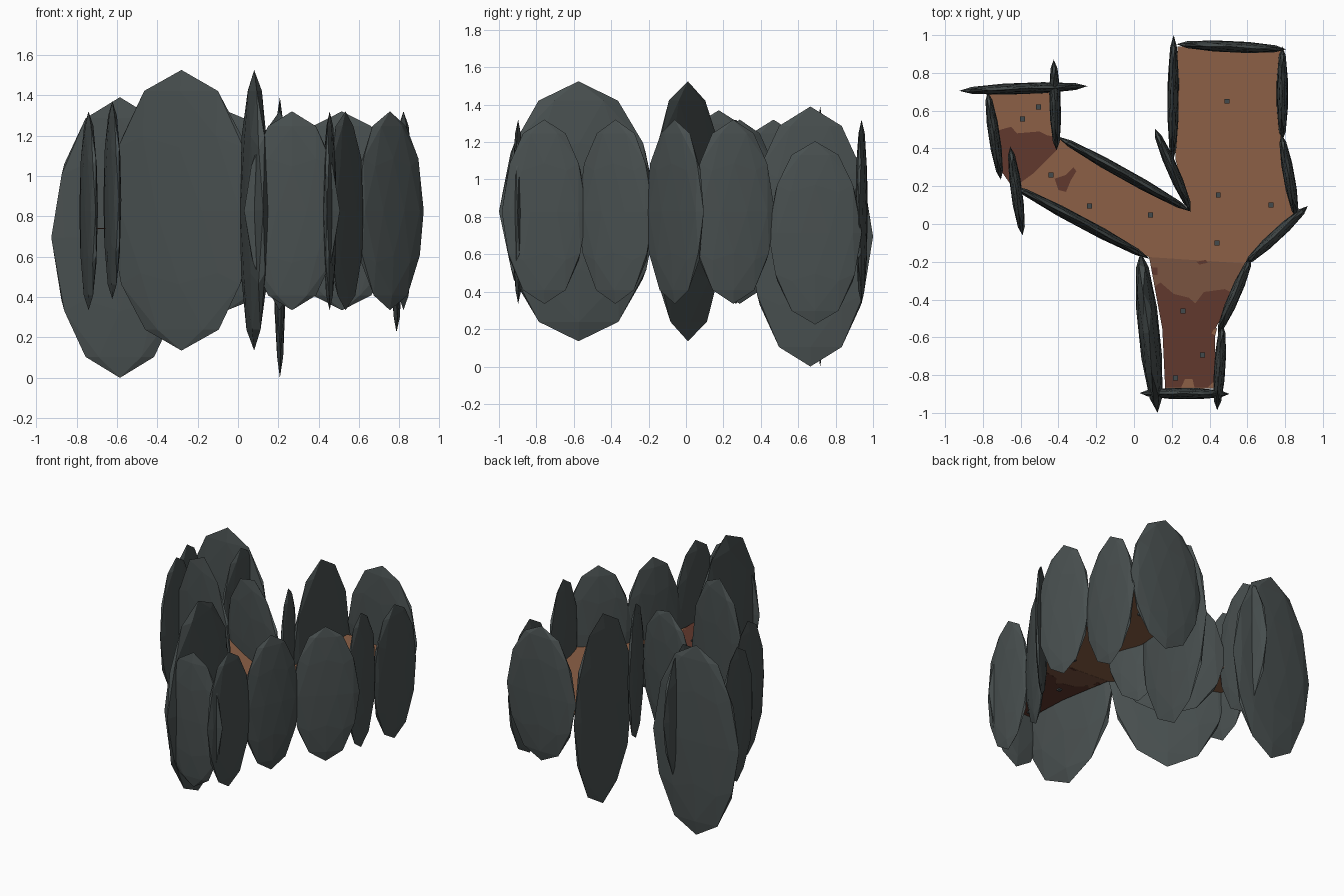
import bpy, bmesh, math
from mathutils import Matrix, Vector

if "Cube" in bpy.data.objects:
    bpy.data.objects.remove(bpy.data.objects["Cube"])

FLOOR_Z = 0.74


def material(name, rgb):
    m = bpy.data.materials.new(name)
    m.diffuse_color = (*rgb, 1)
    m.use_nodes = True
    m.node_tree.nodes["Principled BSDF"].inputs["Base Color"].default_value = m.diffuse_color
    return m


ROCK = material("slate rock", (0.066, 0.080, 0.080))
EARTH = material("light earth", (0.262, 0.117, 0.061))
MID = material("mid earth", (0.195, 0.088, 0.050))
DARK = material("dark earth", (0.120, 0.040, 0.026))
STONE = material("grey stone", (0.055, 0.068, 0.072))


def finish(bm, name, mat):
    me = bpy.data.meshes.new(name)
    bm.to_mesh(me)
    bm.free()
    me.materials.append(mat)
    ob = bpy.data.objects.new(name, me)
    bpy.context.collection.objects.link(ob)
    return ob


def slab(name, x1, y1, x2, y2, zlo=0.335, zhi=1.32, thick=0.031):
    """Flattened low-poly boulder standing between two plan points."""
    a, b = Vector((x1, y1, 0)), Vector((x2, y2, 0))
    d = b - a
    c = (a + b) / 2
    c.z = (zlo + zhi) / 2
    rot = Matrix.Rotation(math.atan2(d.y, d.x) - math.pi / 2, 4, 'Z')
    size = Matrix.Diagonal((thick, d.length / 2, (zhi - zlo) / 2, 1))
    bm = bmesh.new()
    bmesh.ops.create_icosphere(bm, subdivisions=2, radius=1,
                               matrix=Matrix.Translation(c) @ rot @ size)
    return finish(bm, name, ROCK)


def plate(name, pts, mat, half):
    """Thin flat plate centred on the floor height."""
    bm = bmesh.new()
    f = bm.faces.new([bm.verts.new((x, y, FLOOR_Z - half)) for x, y in pts])
    r = bmesh.ops.extrude_face_region(bm, geom=[f])
    vs = [v for v in r["geom"] if isinstance(v, bmesh.types.BMVert)]
    bmesh.ops.translate(bm, verts=vs, vec=(0, 0, 2 * half))
    bmesh.ops.recalc_face_normals(bm, faces=bm.faces[:])
    return finish(bm, name, mat)


# Cave floor: Y-shaped passage
plate("cave_floor", [
    (.165, -.87), (.425, -.87), (.43, -.555), (.61, -.20), (.87, .06), (.78, .45),
    (.78, .93), (.23, .94), (.22, .34), (.29, .08), (-.39, .45), (-.42, .71),
    (-.77, .69), (-.71, .29), (-.63, .185), (.08, -.175), (.15, -.555)], EARTH, .001)

# Slightly darker ground in the front passage
plate("front_ground", [(.08, -.175), (.60, -.21), (.43, -.555), (.425, -.87),
                       (.165, -.87), (.15, -.555)], MID, .002)

# Dark earth patches
plate("front_patch", [
    (.165, -.865), (.425, -.865), (.43, -.555), (.53, -.37), (.48, -.345), (.37, -.36),
    (.325, -.42), (.29, -.39), (.21, -.37), (.14, -.31), (.11, -.33), (.15, -.555)], DARK, .003)
plate("left_patch", [
    (-.74, .49), (-.65, .515), (-.62, .48), (-.50, .49), (-.46, .47), (-.39, .455),
    (-.41, .39), (-.53, .27), (-.64, .19), (-.71, .29)], DARK, .003)
plate("left_spot", [(-.42, .24), (-.40, .18), (-.36, .17), (-.335, .23), (-.305, .28),
                    (-.32, .30), (-.36, .26)], DARK, .003)
plate("fork_spot", [(.33, -.20), (.38, -.19), (.39, -.205), (.345, -.215)], DARK, .003)
plate("edge_spot", [(.09, -.23), (.125, -.23), (.125, -.27), (.10, -.27)], DARK, .003)
plate("light_spot_a", [(.25, -.865), (.32, -.865), (.31, -.82), (.27, -.82)], EARTH, .004)
plate("light_spot_b", [(.39, -.865), (.425, -.865), (.425, -.83)], EARTH, .004)
plate("light_spot_c", [(.41, -.58), (.43, -.59), (.44, -.55), (.42, -.56)], EARTH, .004)

# Small square stones on the floor
for i, (x, y) in enumerate([(-.505, .62), (-.59, .555), (-.44, .26), (-.235, .095),
                            (.087, .048), (.446, .153), (.493, .65), (.726, .10),
                            (.44, -.10), (.26, -.46), (.362, -.693), (.22, -.815)]):
    bm = bmesh.new()
    bmesh.ops.create_cube(bm, size=.026, matrix=Matrix.Translation((x, y, FLOOR_Z)))
    finish(bm, f"floor_stone_{i + 1}", STONE)

# Wall boulders: left passage
slab("left_end_wall", -.925, .705, -.245, .73, 0, 1.39)
slab("left_inner_wall", -.425, .87, -.41, .39)
slab("left_outer_wall", -.775, .70, -.705, .235)
slab("left_corner_wall", -.655, .41, -.59, -.06, .39, 1.37)
slab("left_long_front_wall", -.645, .205, .085, -.185, .135, 1.525)
slab("left_long_back_wall", -.41, .465, .305, .065)

# Wall boulders: back chamber
slab("fork_wall", .11, .505, .30, .07)
slab("chamber_left_wall", .21, 1.0, .205, .33, 0, 1.39)
slab("chamber_back_wall", .225, .952, .805, .925)
slab("chamber_right_wall", .785, .94, .785, .44, .225, 1.205)
slab("chamber_right_corner", .78, .475, .86, .03)
slab("chamber_front_corner", .92, .095, .585, -.215)

# Wall boulders: front passage
slab("front_right_upper_wall", .62, -.175, .445, -.58)
slab("front_right_lower_wall", .468, -.53, .44, -.985)
slab("front_end_wall", .03, -.895, .505, -.90)
slab("front_left_wall", .035, -.15, .125, -1.0, .135, 1.525, thick=.058)
